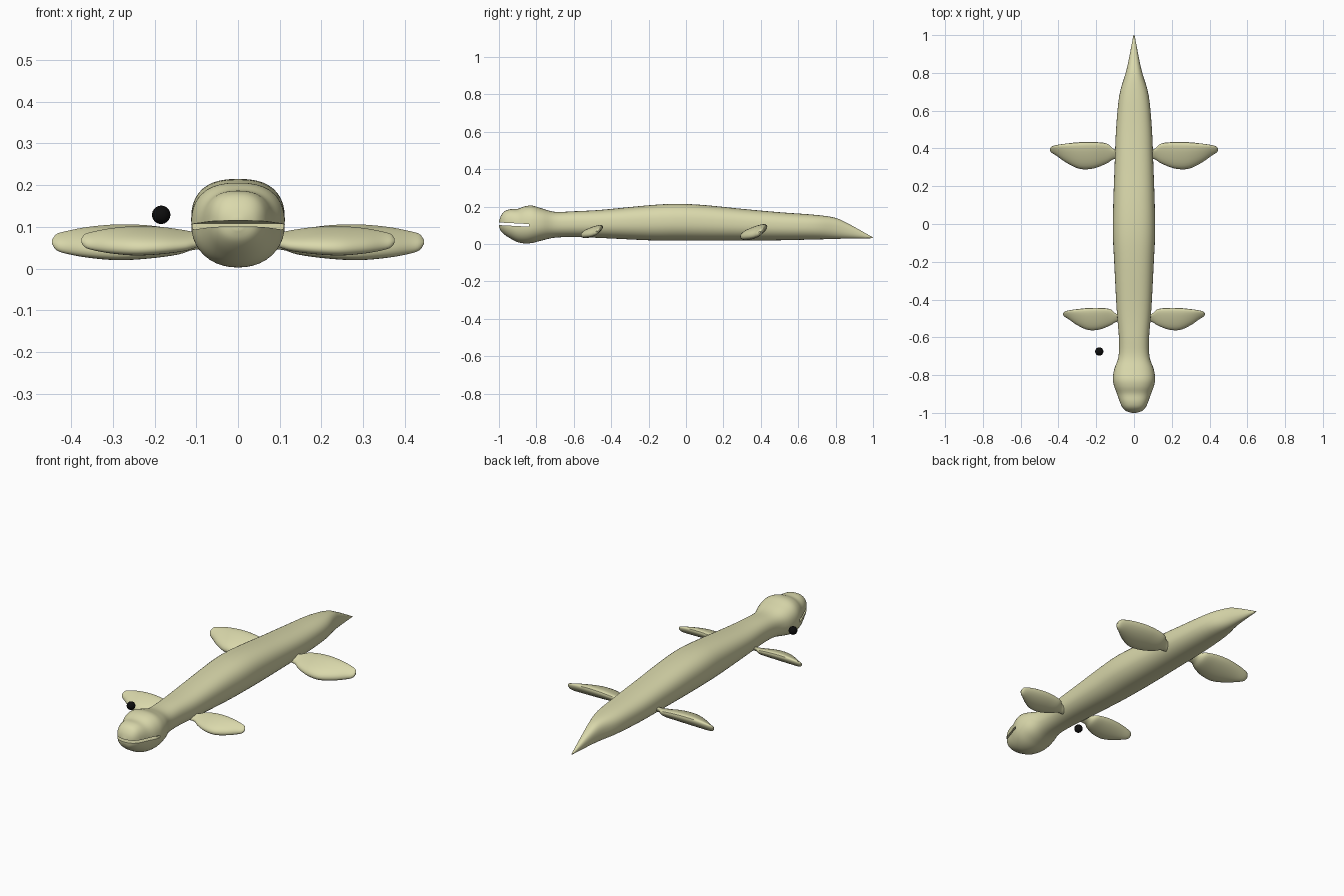
import bpy, bmesh, math
from mathutils import Vector

default_cube = bpy.data.objects.get("Cube")
if default_cube:
    bpy.data.objects.remove(default_cube, do_unlink=True)


def make_material(name, colour):
    mat = bpy.data.materials.new(name)
    mat.use_nodes = True
    rgba = (*colour, 1)
    mat.diffuse_color = rgba
    mat.node_tree.nodes["Principled BSDF"].inputs["Base Color"].default_value = rgba
    return mat


skin = make_material("pale olive skin", (0.70, 0.69, 0.41))
black = make_material("eye black", (0.004, 0.004, 0.004))


def smooth_stations(stations, steps):
    """Catmull-Rom interpolation of rows of numbers."""
    rows = [Vector(s) for s in stations]
    result = []
    for i in range(len(rows) - 1):
        a, b = rows[max(i - 1, 0)], rows[i]
        c, d = rows[i + 1], rows[min(i + 2, len(rows) - 1)]
        for k in range(steps):
            t = k / steps
            result.append(b + (c - a) * (t / 2)
                          + (a * 2 - b * 5 + c * 4 - d) * (t * t / 2)
                          + (b * 3 - a - c * 3 + d) * (t ** 3 / 2))
    result.append(rows[-1])
    return result


def finish(obj, mat):
    obj.data.materials.append(mat)
    bpy.ops.object.select_all(action='DESELECT')
    obj.select_set(True)
    bpy.context.view_layer.objects.active = obj
    bpy.ops.object.shade_smooth_by_angle(angle=math.radians(40))


def loft(name, rings):
    """Skin a list of closed rings and cap both ends."""
    bm = bmesh.new()
    loops = [[bm.verts.new(p) for p in ring] for ring in rings]
    count = len(loops[0])
    for a, b in zip(loops, loops[1:]):
        for i in range(count):
            j = (i + 1) % count
            bm.faces.new((a[i], a[j], b[j], b[i]))
    bm.faces.new(loops[0])
    bm.faces.new(loops[-1])
    bmesh.ops.recalc_face_normals(bm, faces=bm.faces)
    mesh = bpy.data.meshes.new(name)
    bm.to_mesh(mesh)
    bm.free()
    obj = bpy.data.objects.new(name, mesh)
    bpy.context.collection.objects.link(obj)
    return obj


def power(value, exponent):
    return math.copysign(abs(value) ** exponent, value)


# Body and head: y, half width, top, bottom
body_profile = [
    (-1, .012, .12, .093), (-.99, .042, .15, .07), (-.97, .062, .175, .05),
    (-.94, .076, .186, .03), (-.9, .09, .188, .01), (-.86, .105, .202, .003),
    (-.82, .112, .205, .006), (-.77, .105, .19, .019), (-.7, .082, .172, .034),
    (-.6, .08, .175, .037), (-.45, .092, .183, .032), (-.2, .105, .207, .02),
    (-.05, .112, .215, .019), (.1, .11, .208, .018), (.3, .103, .188, .019),
    (.5, .095, .17, .02), (.68, .078, .157, .024), (.79, .047, .142, .027),
    (.86, .03, .113, .029), (1, .003, .035, .031),
]
SIDES = 40
rings = []
for y, width, top, bottom in smooth_stations(body_profile, 4):
    middle, half = (top + bottom) / 2, (top - bottom) / 2
    ring = []
    for i in range(SIDES):
        a = math.tau * i / SIDES
        squareness = 0.8 if math.sin(a) > 0 else 0.92
        ring.append((width * power(math.cos(a), squareness), y,
                     middle + half * power(math.sin(a), squareness)))
    rings.append(ring)
body = loft("body", rings)

# Mouth slit cut through the snout
bpy.ops.mesh.primitive_cube_add(size=1, location=(0, -.94, .105))
cutter = bpy.context.object
cutter.name = "mouth_cutter"
cutter.scale = (.4, .2, .014)
cutter.rotation_euler.x = math.radians(-3)
cutter.hide_render = True
cut = body.modifiers.new("mouth", 'BOOLEAN')
cut.operation, cut.solver, cut.object = 'DIFFERENCE', 'EXACT', cutter
bpy.context.view_layer.objects.active = body
bpy.ops.object.modifier_apply(modifier="mouth")
bpy.data.objects.remove(cutter, do_unlink=True)
finish(body, skin)

# Flipper outline: distance along, forward edge, rear edge, top, bottom
flipper_profile = [
    (-.12, -.02, .03, .022, -.022), (.03, -.022, .03, .024, -.022),
    (.14, -.045, .06, .034, -.034), (.34, -.072, .068, .046, -.044),
    (.55, -.074, .067, .049, -.048), (.75, -.042, .06, .042, -.042),
    (.9, -.005, .052, .03, -.032), (.97, .01, .045, .021, -.023),
    (1, .022, .034, .005, -.008),
]


def flipper(name, side, root, length, y, z, size):
    rings = []
    for t, fore, aft, top, bottom in smooth_stations(flipper_profile, 4):
        ring = []
        for i in range(24):
            a = math.tau * i / 24
            across, up = math.cos(a), math.sin(a)
            # leaf section leaning up towards its rear edge, hollowed on top
            lift = 0.55 * across + 0.78 * up
            if up > 0:
                lift -= 0.25 * up * up
            ring.append((side * (root + t * length),
                         y + size * ((fore + aft) / 2 + (aft - fore) / 2 * across),
                         z + size * ((top + bottom) / 2 + (top - bottom) / 2 * lift)))
        rings.append(ring)
    finish(loft(name, rings), skin)


for side, label in ((1, "left"), (-1, "right")):
    flipper("front_flipper_" + label, side, .085, .29, -.5, .069, .82)
    flipper("rear_flipper_" + label, side, .095, .35, .366, .066, 1)

# Loose round eye beside the head
bpy.ops.mesh.primitive_uv_sphere_add(segments=32, ring_count=16, radius=.022,
                                     location=(-.184, -.675, .129))
eye = bpy.context.object
eye.name = "eye"
finish(eye, black)
